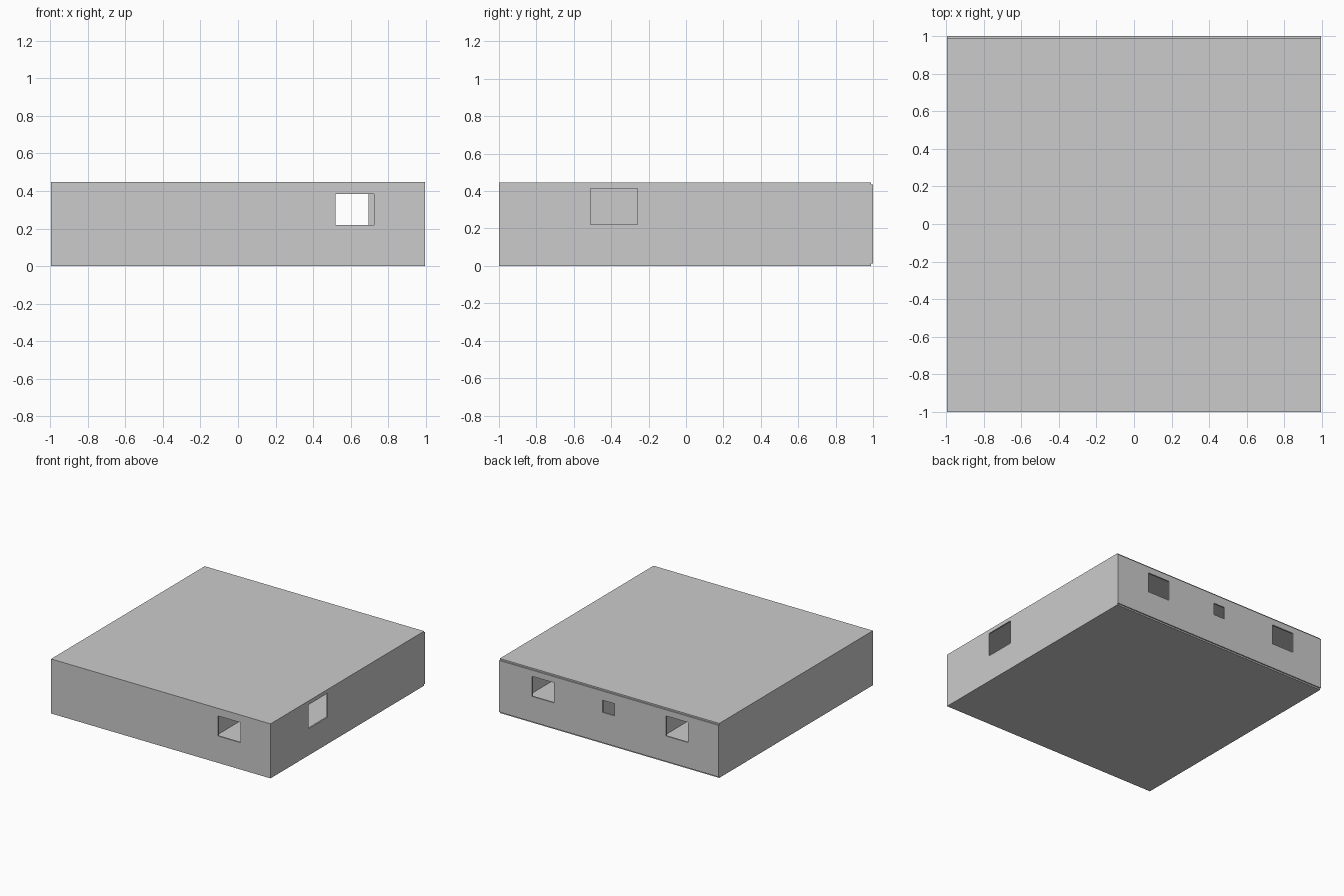
import bpy

if "Cube" in bpy.data.objects:
    bpy.data.objects.remove(bpy.data.objects["Cube"])

W, H, T = 0.995, 0.447, 0.012   # half width, height, panel thickness
Y0, Y1 = -1.0, 0.99             # slab front and back


def box(name, x, y, z):
    """Box from (min, max) ranges on each axis."""
    bpy.ops.mesh.primitive_cube_add(
        size=1, location=[(r[0] + r[1]) / 2 for r in (x, y, z)])
    ob = bpy.context.object
    ob.name = name
    ob.scale = [r[1] - r[0] for r in (x, y, z)]
    bpy.ops.object.transform_apply(location=True, rotation=False, scale=True)
    return ob


def cut(wall, x, y, z):
    """Cut a rectangular opening through a wall."""
    cutter = box("cutter", x, y, z)
    cutter.hide_render = True
    mod = wall.modifiers.new("opening", 'BOOLEAN')
    mod.operation = 'DIFFERENCE'
    mod.solver = 'EXACT'
    mod.object = cutter
    bpy.context.view_layer.objects.active = wall
    bpy.ops.object.modifier_apply(modifier=mod.name)
    bpy.data.objects.remove(cutter)


inner = (T, H - T)

# Floor and ceiling slabs
box("floor", (-W, W), (Y0, Y1), (0, T))
box("ceiling", (-W, W), (Y0, Y1), (H - T, H))

# Outer walls; the back wall stands slightly proud of the slabs
front = box("front_wall", (-W, W), (Y0, Y0 + T), inner)
back = box("back_wall", (-W, W), (Y1 - 0.002, 1.0), inner)
side_y = (Y0 + T, Y1 - 0.002)
box("left_wall", (-W, -W + T), side_y, inner)
right = box("right_wall", (W - T, W), side_y, inner)

# Window openings
cut(front, (0.52, 0.725), (-1.1, -0.9), (0.22, 0.385))
cut(right, (0.9, 1.1), (-0.51, -0.26), (0.22, 0.415))
for x, z in (((0.495, 0.695), (0.22, 0.385)),
             ((-0.05, 0.055), (0.26, 0.36)),
             ((-0.72, -0.52), (0.22, 0.385))):
    cut(back, x, (0.9, 1.1), z)

# Partitions on either side of the central hall
for side, s in (("left", -1), ("right", 1)):
    xs = sorted((s * 0.235, s * (0.235 + T)))
    box(side + "_partition", xs, side_y, inner)
